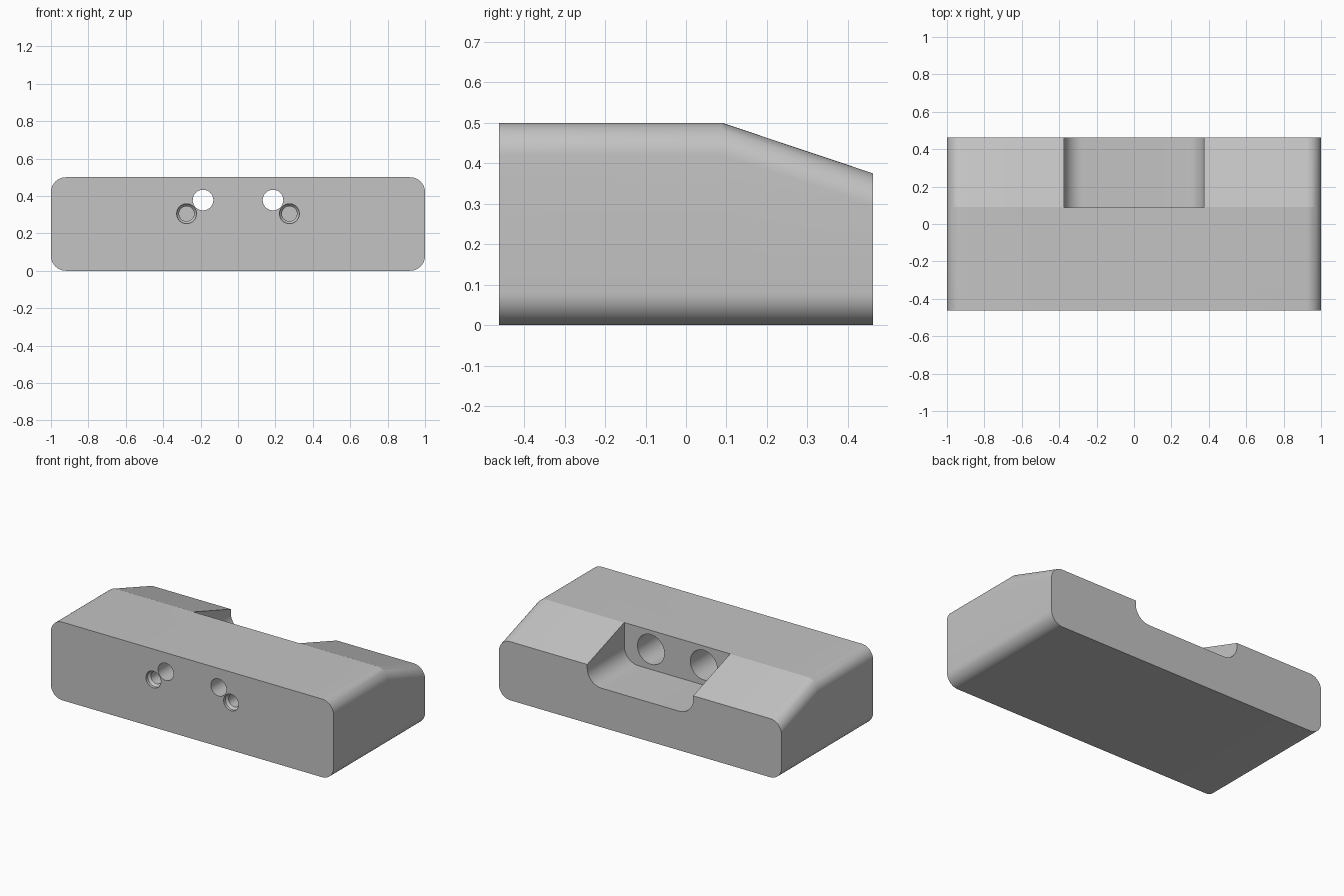
import bpy
import bmesh
from math import sin, cos, pi, radians

default = bpy.data.objects.get("Cube")
if default:
    bpy.data.objects.remove(default, do_unlink=True)

grey = bpy.data.materials.new("plain grey")
grey.use_nodes = True
COLOUR = (0.55, 0.55, 0.55, 1)
grey.diffuse_color = COLOUR
grey.node_tree.nodes["Principled BSDF"].inputs["Base Color"].default_value = COLOUR

HALF_DEPTH = 0.463
CREASE = 0.09


def rounded_section(y, half_width, bottom, top, radius, steps=12):
    """Rounded rectangle standing in the xz plane."""
    ring = []
    corners = [(1, 1), (-1, 1), (-1, -1), (1, -1)]
    for quarter, (sx, sz) in enumerate(corners):
        cx = sx * (half_width - radius)
        cz = top - radius if sz > 0 else bottom + radius
        for i in range(steps + 1):
            a = (quarter + i / steps) * pi / 2
            ring.append((cx + radius * cos(a), y, cz + radius * sin(a)))
    return ring


def circle(x, y, z, radius, steps=48):
    return [(x + radius * cos(2 * pi * i / steps), y,
             z + radius * sin(2 * pi * i / steps)) for i in range(steps)]


def loft(name, rings):
    """Capped solid through matching rings."""
    bm = bmesh.new()
    loops = [[bm.verts.new(p) for p in ring] for ring in rings]
    for a, b in zip(loops, loops[1:]):
        for i in range(len(a)):
            j = (i + 1) % len(a)
            bm.faces.new((a[i], a[j], b[j], b[i]))
    bm.faces.new(loops[0])
    bm.faces.new(loops[-1])
    bmesh.ops.recalc_face_normals(bm, faces=bm.faces)
    mesh = bpy.data.meshes.new(name)
    bm.to_mesh(mesh)
    bm.free()
    mesh.materials.append(grey)
    obj = bpy.data.objects.new(name, mesh)
    bpy.context.collection.objects.link(obj)
    return obj


def bore(name, x, z, steps):
    """Stepped round cutter running along y, from (y, radius) pairs."""
    return loft(name, [circle(x, y, z, r) for y, r in steps])


# Block with a sloping rear top
body = loft("block_body", [
    rounded_section(y, 1, 0, top, 0.08)
    for y, top in [(-HALF_DEPTH, 0.5), (CREASE, 0.5), (HALF_DEPTH, 0.375)]])

# Rear pocket with a rounded floor
cutters = [loft("pocket_cutter", [
    rounded_section(y, 0.375, 0.25, 0.9, 0.1) for y in (CREASE - 0.002, 0.6)])]

# Through holes widening into the pocket, and countersunk blind holes
for side, x in (("left", 1), ("right", -1)):
    cutters.append(bore(side + "_through_cutter", 0.187 * x, 0.378, [
        (-0.6, 0.055), (-0.2, 0.055), (-0.2, 0.095), (0.2, 0.095)]))
    cutters.append(bore(side + "_blind_cutter", 0.275 * x, 0.305, [
        (-0.5, 0.053), (-0.445, 0.053), (-0.43, 0.04), (-0.31, 0.04)]))

bpy.ops.object.select_all(action="DESELECT")
body.select_set(True)
bpy.context.view_layer.objects.active = body
for cutter in cutters:
    cutter.hide_render = True
    cut = body.modifiers.new(cutter.name, "BOOLEAN")
    cut.operation = "DIFFERENCE"
    cut.solver = "EXACT"
    cut.object = cutter
    bpy.ops.object.modifier_apply(modifier=cut.name)
    bpy.data.objects.remove(cutter, do_unlink=True)

bpy.ops.object.shade_smooth_by_angle(angle=radians(15))
